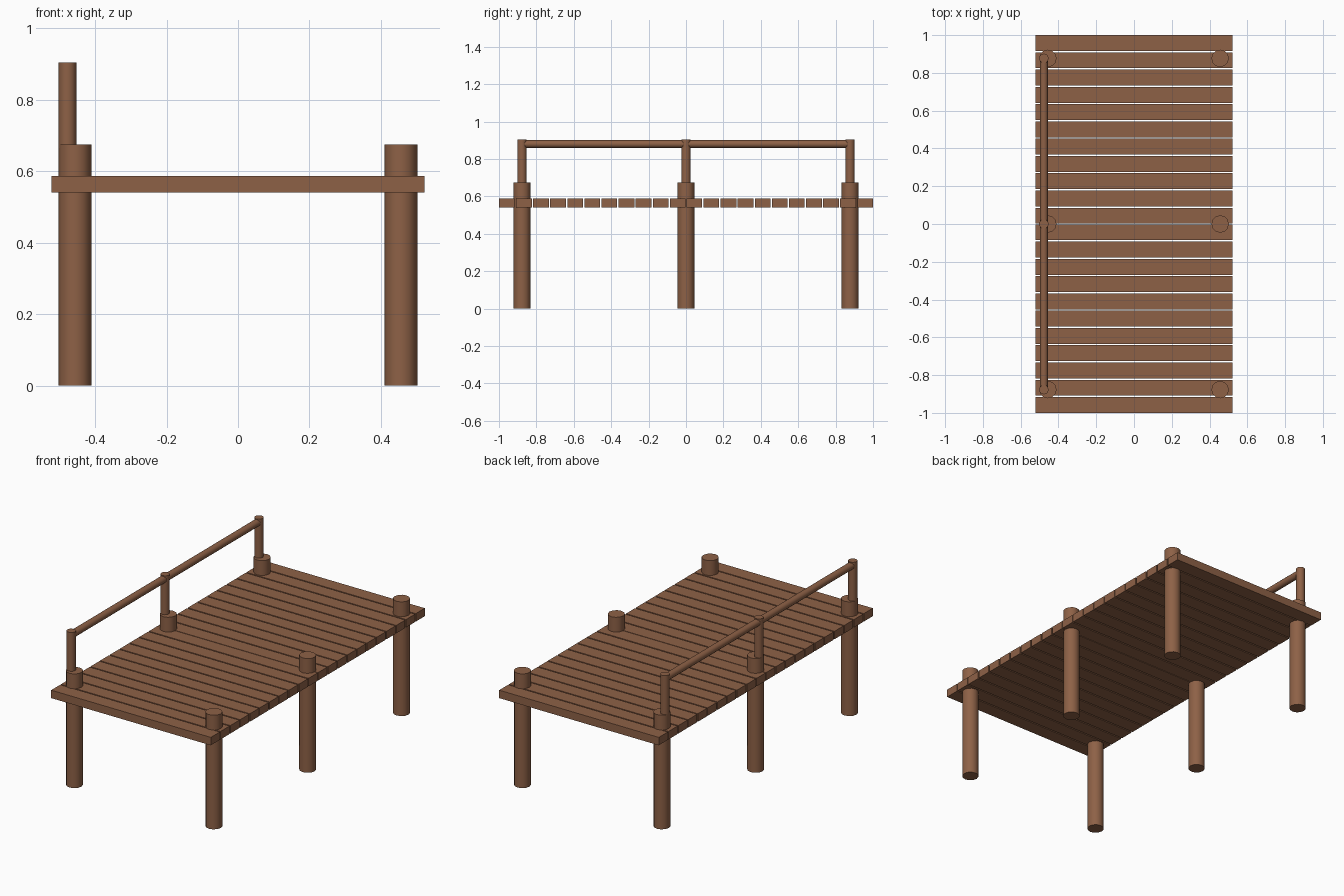
import bpy
import math

cube = bpy.data.objects.get("Cube")
if cube:
    bpy.data.objects.remove(cube, do_unlink=True)

wood = bpy.data.materials.new("brown_wood")
wood.use_nodes = True
colour = (0.27, 0.12, 0.062, 1)
wood.diffuse_color = colour
bsdf = wood.node_tree.nodes["Principled BSDF"]
bsdf.inputs["Base Color"].default_value = colour
bsdf.inputs["Roughness"].default_value = 0.9


def finish(name):
    obj = bpy.context.object
    obj.name = name
    obj.data.materials.append(wood)
    return obj


def box(name, centre, size):
    bpy.ops.mesh.primitive_cube_add(size=1, location=centre)
    obj = finish(name)
    obj.scale = size
    return obj


def pole(name, centre, radius, length, rotation=(0, 0, 0)):
    bpy.ops.mesh.primitive_cylinder_add(vertices=12, radius=radius, depth=length,
                                        location=centre, rotation=rotation)
    obj = finish(name)
    bpy.ops.object.shade_smooth_by_angle(angle=math.radians(35))
    return obj


# Deck: two mirrored sections of eleven planks that meet in the middle
PLANKS, PITCH, WIDTH = 11, 0.0914, 0.084
for side in (-1, 1):
    for i in range(PLANKS):
        y = side * (1 - WIDTH / 2 - i * PITCH)
        box("deck_plank", (0, y, 0.564), (1.044, WIDTH, 0.047))

# Piles on both sides, with railing posts standing on the right-hand ones
PILE_TOP, RAIL_X = 0.675, -0.477
for y in (-0.877, 0, 0.877):
    for x in (-0.456, 0.456):
        pole("pile", (x, y, PILE_TOP / 2), 0.046, PILE_TOP)
    pole("railing_post", (RAIL_X, y, 0.785), 0.025, 0.24)

# Handrail along the right side
pole("handrail", (RAIL_X, 0, 0.88), 0.021, 1.754, (math.pi / 2, 0, 0))
